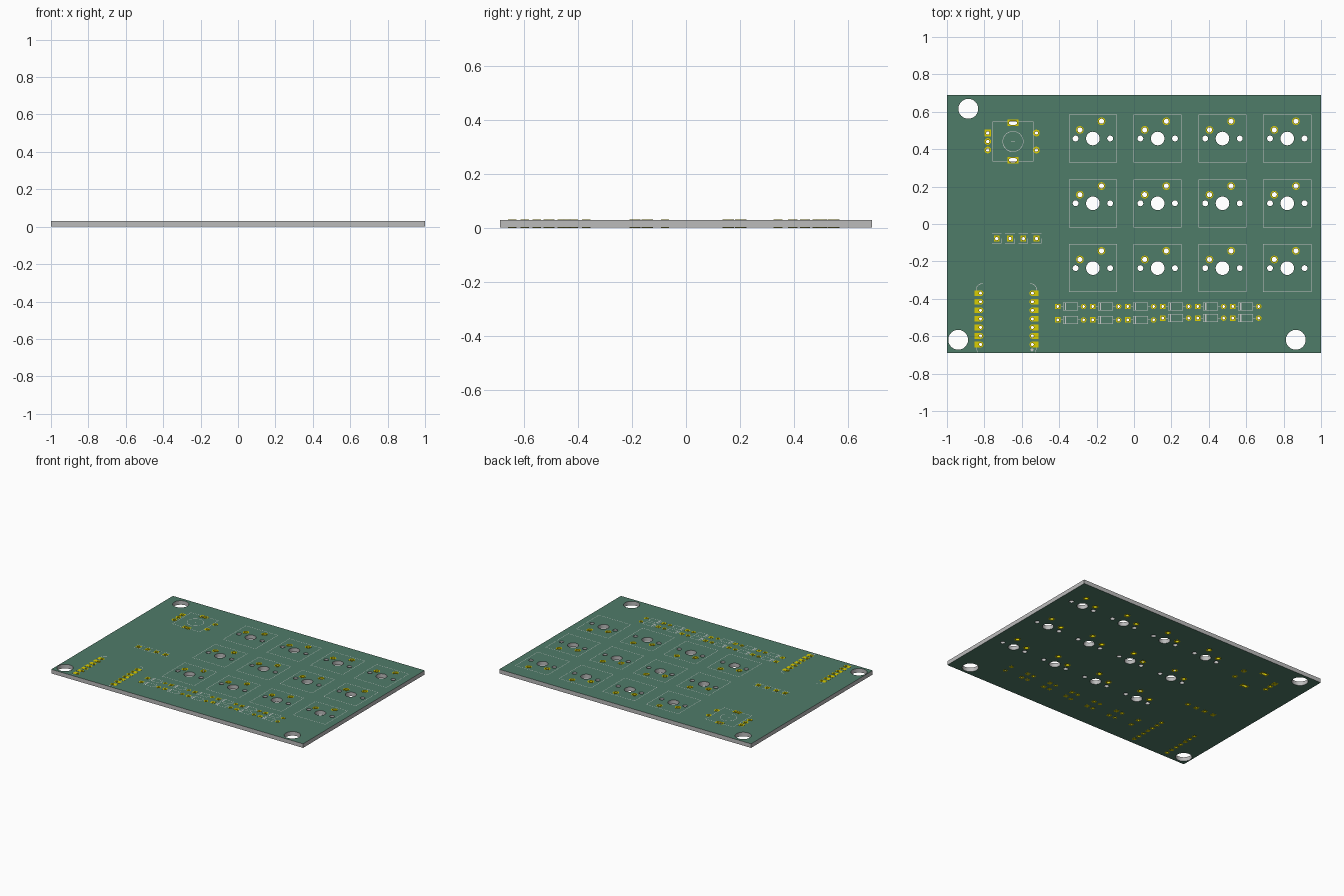
import bpy, bmesh, math

if "Cube" in bpy.data.objects:
    bpy.data.objects.remove(bpy.data.objects["Cube"])

TOP, BOT, H = 0.0298, 0.0007, 0.0305   # board faces and overall height


def material(name, rgb):
    m = bpy.data.materials.new(name)
    m.diffuse_color = (*rgb, 1)
    m.use_nodes = True
    m.node_tree.nodes["Principled BSDF"].inputs["Base Color"].default_value = m.diffuse_color
    return m


GREEN = material("solder_mask", (0.078, 0.2, 0.141))
GOLD = material("gold", (0.7, 0.61, 0.0))
WHITE = material("silkscreen", (0.8, 0.8, 0.8))


# Outline helpers
def circle(x, y, r, n=24):
    return [(x + r * math.cos(2 * math.pi * i / n), y + r * math.sin(2 * math.pi * i / n)) for i in range(n)]


def rect(x, y, w, h):
    return [(x - w / 2, y - h / 2), (x + w / 2, y - h / 2), (x + w / 2, y + h / 2), (x - w / 2, y + h / 2)]


def slot(x, y, w, h):
    r, d = h / 2, w / 2 - h / 2
    arc = [math.radians(-90 + 180 * i / 8) for i in range(9)]
    return ([(x + d + r * math.cos(a), y + r * math.sin(a)) for a in arc] +
            [(x - d - r * math.cos(a), y - r * math.sin(a)) for a in arc])


def edge_pad(x, y, side, r, reach):
    # half-round inside, square towards the module edge
    arc = [math.radians(90 + 180 * i / 10) for i in range(11)]
    pts = [(math.cos(a) * r, math.sin(a) * r) for a in arc] + [(reach, -r), (reach, r)]
    return [(x + side * u, y + v) for u, v in pts]


def plate(name, loops, z0, z1, filled=True, mat=None):
    # extruded flat shape; inner loops become holes
    cu = bpy.data.curves.new(name, 'CURVE')
    cu.dimensions = '2D'
    cu.fill_mode = 'BOTH' if filled else 'NONE'
    cu.extrude = (z1 - z0) / 2
    for lp in loops:
        s = cu.splines.new('POLY')
        s.points.add(len(lp) - 1)
        for p, (x, y) in zip(s.points, lp):
            p.co = (x, y, 0, 1)
        s.use_cyclic_u = True
    tmp = bpy.data.objects.new(name + "_curve", cu)
    bpy.context.collection.objects.link(tmp)
    dg = bpy.context.evaluated_depsgraph_get()
    me = bpy.data.meshes.new_from_object(tmp.evaluated_get(dg))
    bpy.data.objects.remove(tmp)
    bm = bmesh.new()
    bm.from_mesh(me)
    bmesh.ops.translate(bm, verts=bm.verts, vec=(0, 0, (z0 + z1) / 2))
    bmesh.ops.remove_doubles(bm, verts=bm.verts, dist=1e-5)
    bmesh.ops.recalc_face_normals(bm, faces=bm.faces)
    if not filled:
        bmesh.ops.reverse_faces(bm, faces=bm.faces)   # barrels face inwards
    bm.to_mesh(me)
    bm.free()
    me.materials.clear()
    if mat:
        me.materials.append(mat)
    return finish(name, me)


def finish(name, me):
    ob = bpy.data.objects.new(name, me)
    bpy.context.collection.objects.link(ob)
    bpy.ops.object.select_all(action='DESELECT')
    ob.select_set(True)
    bpy.context.view_layer.objects.active = ob
    bpy.ops.object.shade_smooth_by_angle(angle=math.radians(35))
    return ob


def silk(name, lines, w=0.0026):
    # printed outline strokes lying on the board
    bm = bmesh.new()
    for line in lines:
        for (x0, y0), (x1, y1) in zip(line, line[1:]):
            d = math.hypot(x1 - x0, y1 - y0)
            ux, uy = (x1 - x0) / d * w / 2, (y1 - y0) / d * w / 2
            q = [(x0 - ux + uy, y0 - uy - ux), (x1 + ux + uy, y1 + uy - ux),
                 (x1 + ux - uy, y1 + uy + ux), (x0 - ux - uy, y0 - uy + ux)]
            bm.faces.new([bm.verts.new((x, y, TOP + 0.0004)) for x, y in q])
    me = bpy.data.meshes.new(name)
    bm.to_mesh(me)
    bm.free()
    me.materials.append(WHITE)
    finish(name, me)


def closed(lp):
    return lp + lp[:1]


holes = []


def pads(name, items):
    # items: (top outline, bottom outline, hole outline)
    plate(name + "_pads_top", [l for t, b, h in items for l in (t, h)], TOP, H, mat=GOLD)
    plate(name + "_pads_bottom", [l for t, b, h in items for l in (b, h)], 0, BOT, mat=GOLD)
    plate(name + "_barrels", [h for t, b, h in items], BOT, TOP, False, GOLD)
    holes.extend(h for t, b, h in items)


def round_pad(x, y, r, hr):
    return circle(x, y, r), circle(x, y, r), circle(x, y, hr, 16)


def square_pad(x, y, r, hr):
    s = rect(x, y, 2 * r, 2 * r)
    return s, s, circle(x, y, hr, 16)


# Key switch footprints, 4 x 3 grid
items, lines = [], []
for i in range(4):
    for j in range(3):
        x, y = -0.22 + 0.3465 * i, 0.457 - 0.3465 * j
        holes += [circle(x, y, 0.0364, 32), circle(x - 0.0924, y, 0.0157), circle(x + 0.0924, y, 0.0157)]
        items += [round_pad(x - 0.0693, y + 0.0462, 0.0205, 0.0136),
                  round_pad(x + 0.0462, y + 0.0924, 0.0205, 0.0136)]
        lines.append(closed(rect(x, y, 0.2546, 0.2546)))
pads("switch", items)
silk("switch_outlines", lines)

# Rotary encoder footprint
ex, ey = -0.647, 0.441
items = [square_pad(-0.782, ey + 0.0455, 0.018, 0.009)]
items += [round_pad(px, ey + dy, 0.018, 0.009)
          for px, dy in ((-0.782, 0), (-0.782, -0.0455), (-0.522, 0.0455), (-0.522, -0.0455))]
for dy in (-0.1, 0.1):
    r = rect(ex, ey + dy, 0.058, 0.033)
    items.append((r, r, slot(ex, ey + dy, 0.044, 0.022)))
pads("encoder", items)
silk("encoder_outline", [closed(rect(ex, ey, 0.218, 0.212)), closed(circle(ex, ey, 0.0546, 32)),
                         [(ex - 0.009, ey), (ex + 0.009, ey)]])

# Four single header pins
hx = [-0.734, -0.663, -0.592, -0.521]
pads("header", [square_pad(x, -0.078, 0.0155, 0.0091) for x in hx])
silk("header_outlines", [l for x in hx for l in (
    [(x - 0.025, -0.052), (x + 0.025, -0.052)],
    [(x + 0.025, -0.078), (x + 0.025, -0.102), (x - 0.025, -0.102)])])

# Controller module footprint, two rows of seven
items, cx = [], -0.682
for k in range(7):
    y = -0.37 - 0.0457 * k
    for s in (-1, 1):
        x = cx + s * 0.1385
        items.append((edge_pad(x, y, s, 0.0155, 0.032), circle(x, y, 0.0155), circle(x, y, 0.0081, 16)))
pads("controller", items)
corner = []
for s in (-1, 1):
    arc = [math.radians(90 * i / 6) for i in range(7)]
    corner.append([(cx + s * (0.127 + 0.035 * math.cos(a)), -0.353 + 0.035 * math.sin(a)) for a in arc])
    corner.append([(cx + s * 0.162, -0.66), (cx + s * 0.155, -0.685)])
silk("controller_outline", corner)
plate("pin_one_dot", [circle(-0.545, -0.673, 0.008, 12)], TOP, TOP + 0.0004, mat=WHITE)

# Two rows of six diodes
items, lines = [], []
for k in range(6):
    for y in (-0.441, -0.513 if k < 3 else -0.503):
        x = -0.408 + 0.1872 * k
        m = x + 0.0693
        items += [square_pad(x, y, 0.0146, 0.0073), round_pad(x + 0.1386, y, 0.0146, 0.0073)]
        lines += [closed(rect(m, y, 0.0775, 0.041)),
                  [(x + 0.019, y), (m - 0.039, y)], [(m + 0.039, y), (x + 0.12, y)]]
        lines += [[(m - d, y - 0.02), (m - d, y + 0.02)] for d in (0.0295, 0.0273, 0.0251)]
pads("diode", items)
silk("diode_outlines", lines)

# Board with mounting holes and every drilled hole
for x, y in ((-0.886, 0.616), (-0.94, -0.619), (0.865, -0.619)):
    holes.append(circle(x, y, 0.053, 40))
board = plate("circuit_board", [rect(0, 0, 2, 1.38)] + holes, BOT, TOP)
# Green mask on both faces, bare grey edges
board.data.materials.append(material("bare_edge", (0.5, 0.5, 0.5)))
board.data.materials.append(GREEN)
for f in board.data.polygons:
    f.material_index = 1 if abs(f.normal.z) > 0.5 else 0
